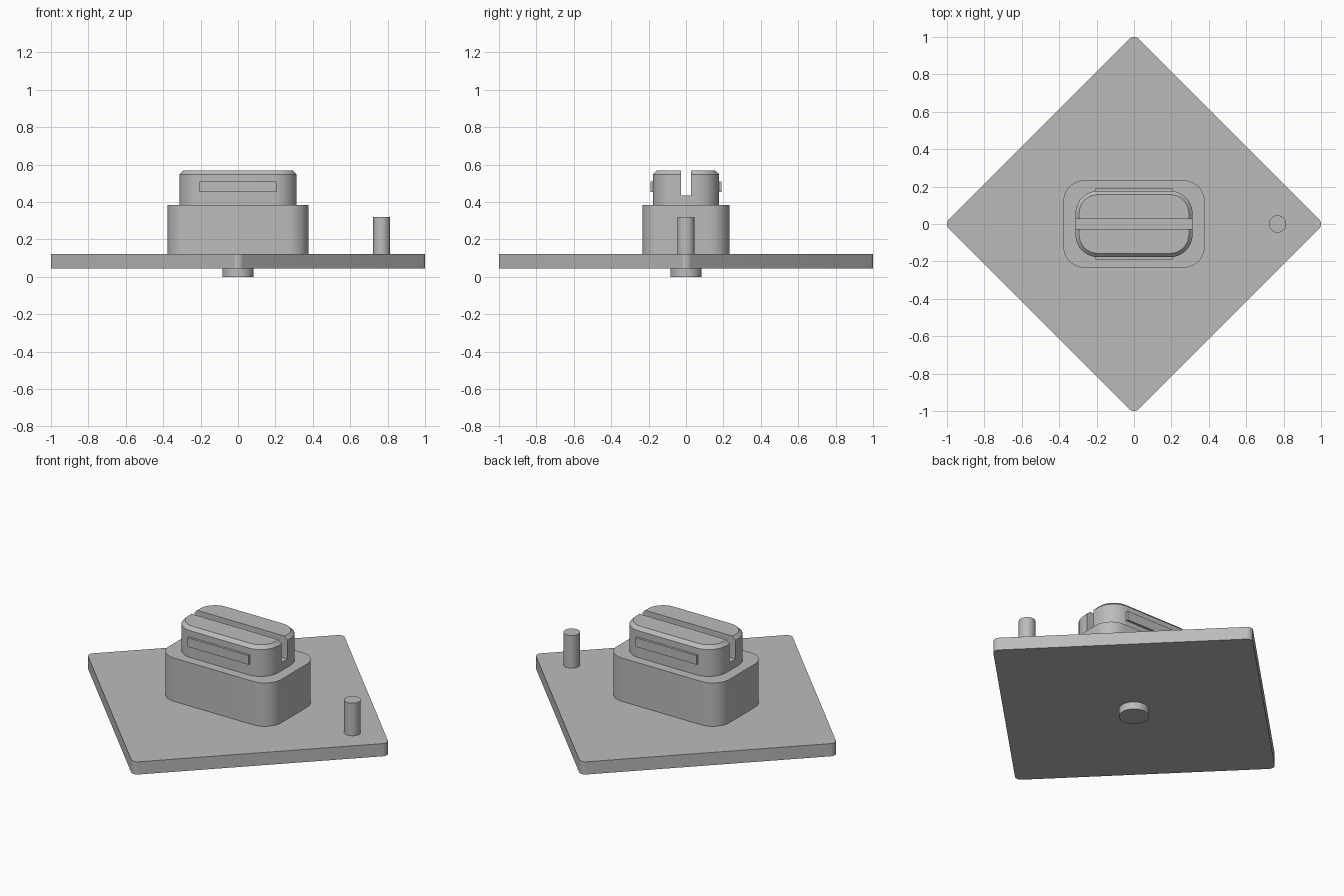
import bpy
import bmesh
import math

cube = bpy.data.objects.get("Cube")
if cube:
    bpy.data.objects.remove(cube, do_unlink=True)

grey = bpy.data.materials.new("plain grey")
grey.use_nodes = True
colour = (0.5, 0.5, 0.5, 1)
grey.diffuse_color = colour
grey.node_tree.nodes["Principled BSDF"].inputs["Base Color"].default_value = colour


def smooth(obj):
    bpy.ops.object.select_all(action="DESELECT")
    obj.select_set(True)
    bpy.context.view_layer.objects.active = obj
    bpy.ops.object.shade_smooth_by_angle(angle=math.radians(30))


def rounded_outline(hx, hy, radius, steps=10):
    """Corner arcs of a rounded rectangle, counter-clockwise."""
    points = []
    for corner, (sx, sy) in enumerate([(1, 1), (-1, 1), (-1, -1), (1, -1)]):
        for i in range(steps + 1):
            a = (corner + i / steps) * math.pi / 2
            points.append((sx * (hx - radius) + radius * math.cos(a),
                           sy * (hy - radius) + radius * math.sin(a)))
    return points


def rounded_block(name, hx, hy, radius, bottom, top, chamfer=0):
    levels = [(bottom, 0), (top - chamfer, 0)]
    if chamfer:
        levels.append((top, chamfer))
    bm = bmesh.new()
    rings = [[bm.verts.new((x, y, z)) for x, y in
              rounded_outline(hx - inset, hy - inset, radius - inset)]
             for z, inset in levels]
    for low, high in zip(rings, rings[1:]):
        for i in range(len(low)):
            j = (i + 1) % len(low)
            bm.faces.new((low[i], low[j], high[j], high[i]))
    bm.faces.new(rings[0][::-1])
    bm.faces.new(rings[-1])
    mesh = bpy.data.meshes.new(name)
    bm.to_mesh(mesh)
    bm.free()
    obj = bpy.data.objects.new(name, mesh)
    bpy.context.collection.objects.link(obj)
    mesh.materials.append(grey)
    smooth(obj)
    return obj


def cylinder(name, x, radius, bottom, top):
    bpy.ops.mesh.primitive_cylinder_add(
        vertices=48, radius=radius, depth=top - bottom,
        location=(x, 0, (bottom + top) / 2))
    obj = bpy.context.object
    obj.name = name
    obj.data.materials.append(grey)
    smooth(obj)


def box(name, size, location):
    bpy.ops.mesh.primitive_cube_add(size=1, location=location)
    obj = bpy.context.object
    obj.name = name
    obj.scale = size
    obj.data.materials.append(grey)
    return obj


# Diamond plate with softened corners
plate = rounded_block("base_plate", 0.717, 0.717, 0.035, 0.045, 0.122)
plate.rotation_euler.z = math.pi / 4

# Stepped body
rounded_block("lower_block", 0.377, 0.233, 0.11, 0.122, 0.385)
upper = rounded_block("upper_block", 0.313, 0.177, 0.12, 0.385, 0.568, 0.02)

# Slot running along the upper block
cutter = box("slot_cutter", (1, 0.056, 0.3), (0, 0, 0.585))
cutter.hide_render = True
cutter.hide_viewport = False
slot = upper.modifiers.new("slot", "BOOLEAN")
slot.operation = "DIFFERENCE"
slot.solver = "EXACT"
slot.object = cutter
bpy.context.view_layer.objects.active = upper
bpy.ops.object.modifier_apply(modifier=slot.name)
bpy.data.objects.remove(cutter, do_unlink=True)
smooth(upper)

# Latch ribs on the front and back
for side, name in ((-1, "front_rib"), (1, "back_rib")):
    box(name, (0.41, 0.03, 0.055), (0, side * 0.176, 0.482))

# Locating pin and bottom foot
cylinder("locating_pin", 0.768, 0.046, 0.122, 0.32)
cylinder("bottom_foot", 0, 0.083, 0, 0.045)
